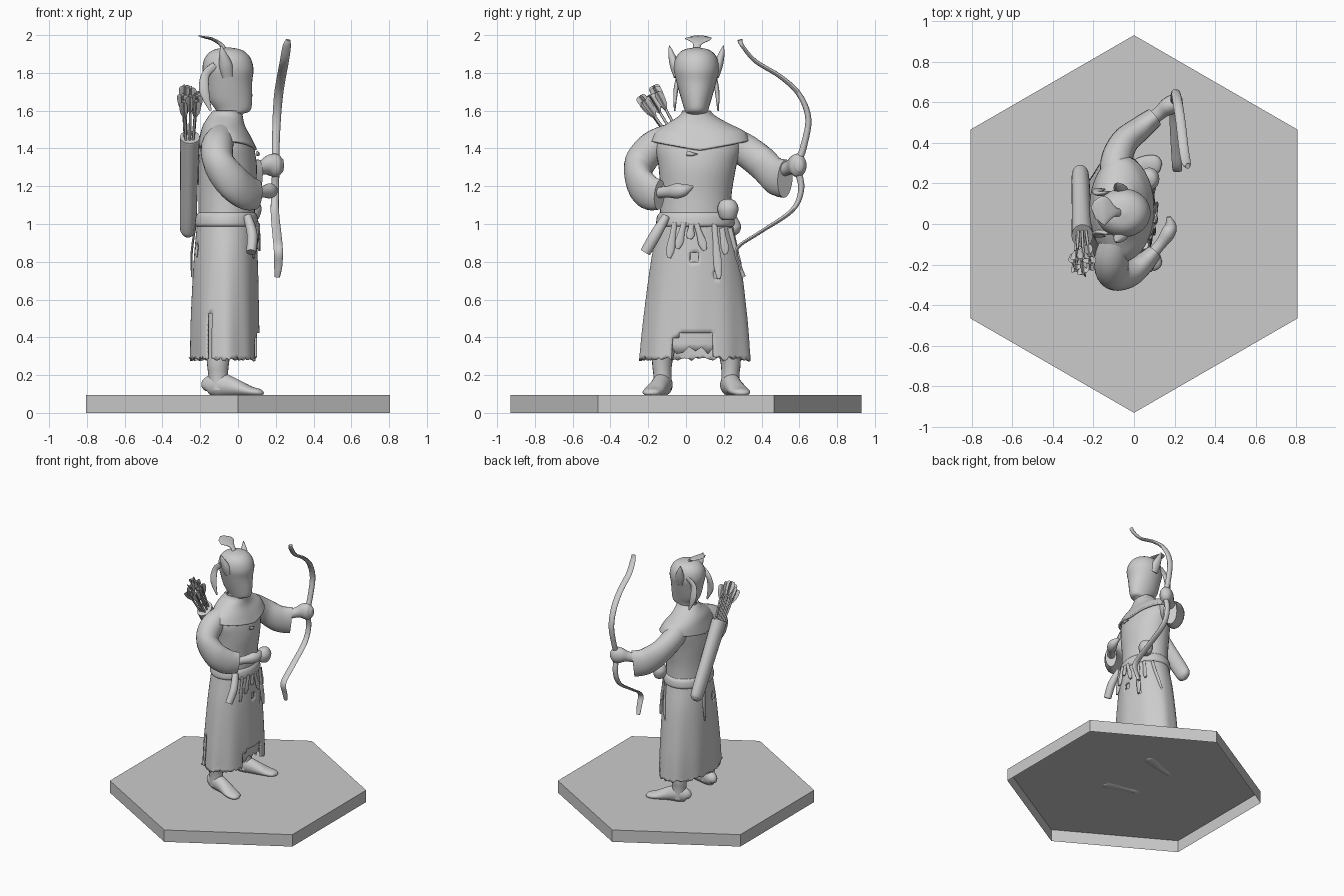
import bpy, bmesh, math, random
from mathutils import Vector

random.seed(4)
X, Y, Z = Vector((1, 0, 0)), Vector((0, 1, 0)), Vector((0, 0, 1))
CY = 0.055  # body centre line


def finish(name, bm, angle=50):
    me = bpy.data.meshes.new(name)
    bm.to_mesh(me)
    bm.free()
    ob = bpy.data.objects.new(name, me)
    bpy.context.collection.objects.link(ob)
    bpy.ops.object.select_all(action='DESELECT')
    ob.select_set(True)
    bpy.context.view_layer.objects.active = ob
    bpy.ops.object.shade_smooth_by_angle(angle=math.radians(angle))
    return ob


def catmull(pts, steps):
    p = [pts[0]] + list(pts) + [pts[-1]]
    out = []
    for i in range(1, len(p) - 2):
        for k in range(steps):
            t = k / steps
            out.append([0.5 * (2 * b + (c - a) * t + (2 * a - 5 * b + 4 * c - d) * t * t
                               + (3 * b - a - 3 * c + d) * t ** 3)
                        for a, b, c, d in zip(p[i - 1], p[i], p[i + 1], p[i + 2])])
    return out + [list(pts[-1])]


def sweep(name, pts, ref=Z, flat=False, n=20, steps=5, caps=True, tweak=None, cut=None):
    """Smooth tube through (x, y, z, ra, rb); ra lies along ref. flat keeps rings horizontal."""
    path = catmull(pts, steps)
    c = [Vector(p[:3]) for p in path]
    bm = bmesh.new()
    rings = []
    for i, p in enumerate(path):
        t = Z if flat else (c[min(i + 1, len(c) - 1)] - c[max(i - 1, 0)]).normalized()
        a = (ref - t * ref.dot(t)).normalized()
        b = t.cross(a)
        ring = []
        for k in range(n):
            th = math.tau * k / n
            co = c[i] + a * max(p[3], .001) * math.cos(th) + b * max(p[4], .001) * math.sin(th)
            ring.append(bm.verts.new(tweak(co) if tweak else co))
        rings.append(ring)
    for r, s in zip(rings, rings[1:]):
        for k in range(n):
            bm.faces.new((r[k], r[(k + 1) % n], s[(k + 1) % n], s[k]))
    if caps:
        bm.faces.new(rings[0])
        bm.faces.new(rings[-1])
    bmesh.ops.recalc_face_normals(bm, faces=bm.faces)
    if cut:
        gone = [f for f in bm.faces if cut(f.calc_center_median())]
        bmesh.ops.delete(bm, geom=gone, context='FACES')
    return finish(name, bm)


def solid(ob, t):
    m = ob.modifiers.new("thickness", 'SOLIDIFY')
    m.thickness = t
    m.offset = -1


def mirror_y(pts):
    return [(p[0], 2 * CY - p[1], *p[2:]) for p in pts]


# Hexagonal base, open underneath
bm = bmesh.new()
corner = [(.93 * math.cos(math.radians(30 + 60 * k)), .93 * math.sin(math.radians(30 + 60 * k))) for k in range(6)]
lo = [bm.verts.new((x, y, 0)) for x, y in corner]
hi = [bm.verts.new((x, y, .095)) for x, y in corner]
bm.faces.new(hi)
for k in range(6):
    bm.faces.new((lo[k], lo[(k + 1) % 6], hi[(k + 1) % 6], hi[k]))
finish("hex_base", bm, 20)

# Legs and feet
leg = [(-.10, -.125, .12, .05, .05), (-.105, -.125, .2, .048, .052), (-.105, -.125, .28, .055, .06),
       (-.09, -.10, .45, .075, .075), (-.08, -.06, .7, .08, .08)]
foot = [(-.178, -.10, .125, .015, .015), (-.16, -.107, .14, .048, .038), (-.10, -.125, .15, .064, .05),
        (-.02, -.145, .135, .048, .05), (.06, -.172, .115, .028, .055), (.115, -.187, .107, .019, .042),
        (.135, -.19, .102, .006, .012)]
for side, f in (("right", list), ("left", mirror_y)):
    sweep(side + "_leg", f(leg), ref=Y, flat=True)
    sweep(side + "_foot", f(foot))


# Long skirt with folds, torn hem, front opening and a few holes
def folds(co):
    d = max(0, .95 - co.z) / .65
    th = math.atan2(co.y - CY, (co.x + .07) * 1.5)
    k = 1 + .018 * d * math.cos(9 * th + 1)
    z = co.z + (random.uniform(-.012, .014) if co.z < .3 else 0)
    return Vector((-.07 + (co.x + .07) * k, CY + (co.y - CY) * k, z))


def torn(c):
    front = c.x > 0 and -.07 < c.y < .135 and c.z < .42 - .15 * (.03 - c.y if c.y < .03 else 0)
    slit = c.y < -.1 and -.16 < c.x < -.135 and c.z < .54
    hole = c.x > 0 and (abs(c.y - .05) < .022 and abs(c.z - .815) < .025
                        or abs(c.y - .165) < .012 and abs(c.z - .75) < .04)
    back = c.x < -.1 and abs(c.y + .03) < .02 and abs(c.z - .86) < .03
    return front or slit or hole or back


skirt = sweep("skirt", [(-.07, .05, .285, .293, .183), (-.07, .052, .5, .275, .18), (-.065, .052, .8, .237, .17),
                        (-.06, .05, 1.0, .197, .157), (-.06, .05, 1.06, .19, .15)],
              ref=Y, flat=True, n=96, steps=10, caps=False, tweak=folds, cut=torn)
solid(skirt, .012)
# Under-robe seen through the front opening
under = sweep("under_robe", [(-.07, .05, .33, .26, .155), (-.065, .05, .6, .24, .15), (-.06, .05, .95, .18, .135)],
              ref=Y, flat=True, n=48, caps=False,
              tweak=lambda co: co + Z * (random.uniform(-.03, .03) if co.z < .34 else 0),
              cut=lambda c: c.x < -.02)
solid(under, .008)

# Torso, sash, and shoulder mantle
sweep("torso", [(-.06, .05, 1.0, .19, .15), (-.06, .053, 1.15, .188, .15), (-.055, .06, 1.3, .205, .155),
                (-.06, .065, 1.42, .225, .14), (-.075, .06, 1.5, .17, .115), (-.07, .058, 1.56, .1, .09)],
      ref=Y, flat=True, n=40)
sweep("sash", [(-.06, .05, .985, .196, .158), (-.06, .05, 1.0, .208, .168), (-.06, .05, 1.04, .203, .163),
               (-.06, .05, 1.06, .188, .15)], ref=Y, flat=True, n=40)
mantle = sweep("shoulder_mantle", [(-.06, .075, 1.42, .262, .16), (-.068, .075, 1.48, .235, .135),
                                   (-.075, .065, 1.53, .165, .112), (-.065, .06, 1.575, .095, .09),
                                   (-.055, CY, 1.6, .075, .078)],
               ref=Y, flat=True, n=48, caps=False,
               tweak=lambda co: co + Z * (1.6 - co.z) * (abs(co.y - .07) * 1.0 - .15))
solid(mantle, .014)

# Head with neck and pointed ears
sweep("head", [(-.06, CY, 1.5, .07, .075), (-.05, CY, 1.575, .06, .07), (-.025, CY, 1.6, .062, .09),
               (-.04, CY, 1.66, .08, .115), (-.05, CY, 1.75, .105, .125), (-.053, CY, 1.82, .12, .135),
               (-.055, CY, 1.88, .109, .12), (-.055, CY, 1.92, .072, .078), (-.055, CY, 1.935, .01, .01)],
      ref=Y, flat=True, n=32)
ear = [(-.055, -.045, 1.78, .03, .02), (-.065, -.06, 1.84, .035, .025), (-.08, -.078, 1.9, .02, .016),
       (-.09, -.088, 1.945, .002, .002)]
sweep("right_ear", ear, ref=X)
sweep("left_ear", mirror_y(ear), ref=X)

# Hair tuft, hair cap edge and loose locks
sweep("hair_tuft", [(-.07, CY, 1.92, .02, .015), (-.095, CY + .005, 1.955, .025, .01), (-.14, .065, 1.98, .07, .008),
                    (-.175, .06, 1.988, .06, .006), (-.2, .05, 1.994, .03, .004)], ref=Y)
lock = [(-.12, -.045, 1.84, .02, .008), (-.172, -.04, 1.79, .022, .012), (-.178, -.055, 1.7, .026, .012),
        (-.145, -.06, 1.6, .006, .004)]
sweep("right_lock", lock, ref=X)
sweep("left_lock", mirror_y(lock), ref=X)

# Wide sleeves and hands
sweep("right_sleeve", [(-.08, -.06, 1.47, .07, .07), (-.11, -.17, 1.41, .085, .085), (-.1, -.245, 1.32, .085, .08),
                       (-.03, -.245, 1.225, .095, .07), (.04, -.2, 1.17, .095, .055), (.1, -.14, 1.155, .08, .04)])
sweep("right_hand", [(.07, -.17, 1.165, .03, .03), (.13, -.1, 1.17, .03, .028), (.165, -.05, 1.175, .04, .035),
                     (.18, -.01, 1.18, .032, .03), (.17, .035, 1.2, .008, .01)])
sweep("left_sleeve", [(-.08, .16, 1.46, .07, .07), (-.09, .29, 1.405, .085, .078), (-.05, .4, 1.325, .09, .07),
                      (.03, .47, 1.255, .1, .06), (.1, .525, 1.24, .102, .05)])
sweep("left_hand", [(.07, .5, 1.28, .035, .035), (.13, .55, 1.3, .038, .035), (.17, .58, 1.31, .058, .045),
                    (.21, .595, 1.31, .06, .045), (.24, .6, 1.31, .03, .02)])

# Recurved bow
sweep("bow", [(.265, .285, 1.975, .012, .014), (.258, .30, 1.94, .022, .01), (.245, .37, 1.86, .024, .011),
              (.23, .5, 1.78, .024, .012), (.215, .6, 1.685, .024, .014), (.205, .648, 1.555, .022, .016),
              (.2, .62, 1.4, .02, .018), (.2, .59, 1.31, .02, .02), (.197, .61, 1.185, .02, .016),
              (.195, .56, 1.07, .022, .012), (.205, .39, .955, .024, .009), (.213, .27, .87, .024, .009),
              (.213, .285, .78, .022, .009), (.208, .305, .72, .014, .012)], ref=X, n=12)

# Quiver slung across the back
low, top = Vector((-.265, .255, .95)), Vector((-.255, -.055, 1.455))
axis = (top - low).normalized()
q = [(*(low.lerp(top, t)), a, b) for t, a, b in ((-.02, .01, .02), (.01, .034, .045), (.1, .044, .058),
                                                 (.55, .047, .06), (.97, .052, .064), (1, .053, .066))]
sweep("quiver", q, ref=X)

# Arrows with crossed fletching
for i in range(8):
    ang = math.tau * i / 8
    s = random.uniform(.5, 1)
    off = X * .033 * s * math.cos(ang) + axis.cross(X) * .045 * s * math.sin(ang)
    tip = top + axis * random.uniform(.22, .3) + off * 1.55
    base = top - axis * .1 + off * .7
    d = (tip - base).normalized()
    sweep(f"arrow_shaft_{i}", [(*base, .007, .007), (*tip, .007, .007)], ref=X, n=8, steps=1)
    ref = (X + d.cross(X) * random.uniform(-.8, .8)).normalized()
    for k, r in enumerate((ref, d.cross(ref))):
        sweep(f"arrow_feather_{i}_{k}", [(*(tip - d * h), w, .003) for h, w in
                                         ((0, .02), (.015, .032), (.07, .026), (.11, .005))], ref=r, n=8, steps=2)


# Belt items: pouch, scroll and hanging cloth strips
def front_x(y, z):
    ry, rx = .197 + (1.0 - z) * .15, .157 + (1.0 - z) * .06
    return -.06 + rx * math.sqrt(max(0, 1 - ((y - .05) / ry) ** 2))


sweep("pouch", [(.075, .222, 1.02, .012, .012), (.075, .222, 1.03, .04, .035), (.075, .222, 1.08, .056, .05),
                (.075, .222, 1.12, .04, .035), (.075, .222, 1.133, .01, .01)], ref=Y, flat=True)
sweep("scroll", [(.05, -.105, 1.04, .022, .022), (.075, -.16, .945, .03, .028), (.07, -.215, .85, .028, .026)], ref=Y)
strips = [(-.06, 1.01, -.09, .82), (-.01, 1.01, -.045, .87), (.055, 1.0, .1, .86), (.03, 1.0, .02, .92),
          (.15, 1.0, .175, .71), (.19, .98, .21, .84), (.23, .98, .285, .73)]
for i, (y0, z0, y1, z1) in enumerate(strips):
    pts = []
    for t, w in ((0, .014), (.35, .016), (.75, .022), (1, .01)):
        y, z = y0 + (y1 - y0) * t, z0 + (z1 - z0) * t
        pts.append((front_x(y, z) + .012, y, z, w, .007))
    sweep(f"cloth_strip_{i}", pts, ref=Y, n=10)
sweep("back_strip", [(-.225, .1, 1.0, .015, .006), (-.245, .12, .85, .02, .006), (-.245, .11, .72, .006, .004)],
      ref=Y, n=10)
# Torn threads on the chest
sweep("chest_tear", [(.1, .005, 1.375, .014, .006), (.108, .03, 1.37, .01, .008), (.1, .06, 1.37, .002, .002)], n=8)
